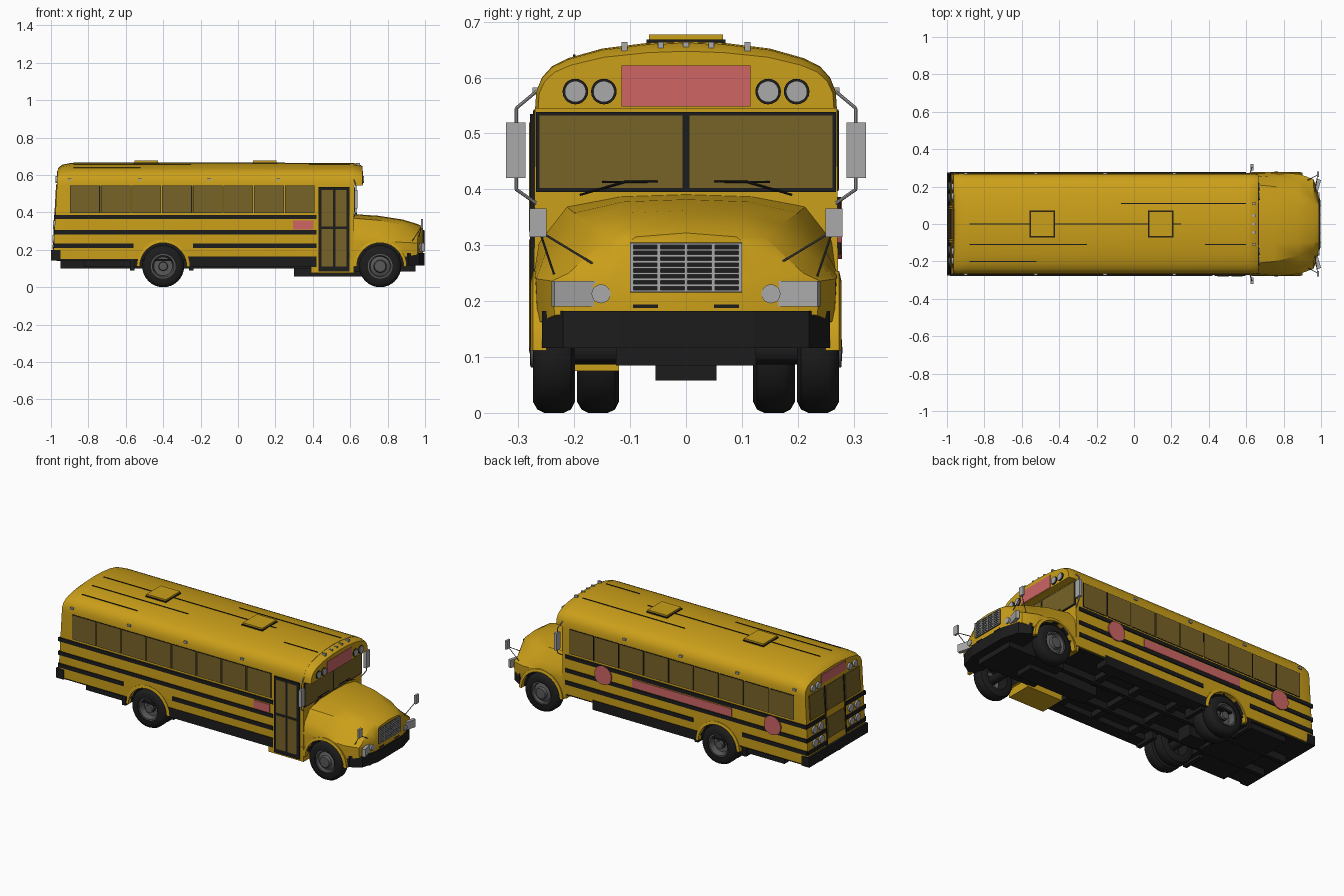
import bpy, bmesh, math
from mathutils import Vector

cube = bpy.data.objects.get("Cube")
if cube:
    bpy.data.objects.remove(cube)


def material(name, r, g, b):
    m = bpy.data.materials.new(name)
    m.use_nodes = True
    m.diffuse_color = (r, g, b, 1)
    m.node_tree.nodes["Principled BSDF"].inputs["Base Color"].default_value = (r, g, b, 1)
    return m


YELLOW = material("bus yellow", 0.6, 0.35, 0.01)
BLACK = material("black trim", 0.012, 0.012, 0.012)
GLASS = material("tinted glass", 0.19, 0.125, 0.02)
PINK = material("pink panel", 0.62, 0.13, 0.13)
CHROME = material("light grey metal", 0.4, 0.4, 0.4)
STEEL = material("dark grey steel", 0.1, 0.1, 0.1)


def finish(name, bm, mat, smooth=False):
    bmesh.ops.recalc_face_normals(bm, faces=bm.faces)
    me = bpy.data.meshes.new(name)
    bm.to_mesh(me)
    bm.free()
    me.materials.append(mat)
    ob = bpy.data.objects.new(name, me)
    bpy.context.collection.objects.link(ob)
    if smooth:
        smooth_object(ob)
    return ob


def smooth_object(ob):
    bpy.ops.object.select_all(action='DESELECT')
    ob.select_set(True)
    bpy.context.view_layer.objects.active = ob
    bpy.ops.object.shade_smooth_by_angle(angle=math.radians(35))


def box(name, xs, ys, zs, mat, turn=0):
    bm = bmesh.new()
    bmesh.ops.create_cube(bm, size=1)
    for v in bm.verts:
        v.co = Vector([v.co[i] * abs(r[1] - r[0]) for i, r in enumerate((xs, ys, zs))])
    ob = finish(name, bm, mat)
    ob.location = [sum(r) / 2 for r in (xs, ys, zs)]
    ob.rotation_euler.z = turn
    return ob


def rod(name, a, b, r, mat, sides=8):
    a, b = Vector(a), Vector(b)
    bm = bmesh.new()
    bmesh.ops.create_cone(bm, cap_ends=True, segments=sides, radius1=r, radius2=r, depth=(b - a).length)
    ob = finish(name, bm, mat, True)
    ob.location = (a + b) / 2
    ob.rotation_euler = (b - a).to_track_quat('Z', 'Y').to_euler()
    return ob


def loft(name, rings, mat, smooth=True):
    bm = bmesh.new()
    loops = [[bm.verts.new(p) for p in ring] for ring in rings]
    n = len(loops[0])
    for a, b in zip(loops, loops[1:]):
        for i in range(n):
            bm.faces.new((a[i], a[(i + 1) % n], b[(i + 1) % n], b[i]))
    bm.faces.new(loops[0])
    bm.faces.new(loops[-1])
    return finish(name, bm, mat, smooth)


def lathe(name, centre, side, profile, mat, steps=32):
    # Spins (radius, outward offset) points around the y axis
    bm = bmesh.new()
    vs = [bm.verts.new((r, side * o, 0)) for r, o in profile]
    es = [bm.edges.new(p) for p in zip(vs, vs[1:])]
    bmesh.ops.spin(bm, geom=vs + es, cent=(0, 0, 0), axis=(0, 1, 0), angle=math.tau, steps=steps)
    bmesh.ops.remove_doubles(bm, verts=bm.verts, dist=1e-5)
    ob = finish(name, bm, mat, True)
    ob.location = centre
    return ob


def mirrored(half, x):
    full = half + [(-y, z) for y, z in reversed(half[:-1])]
    return [(x, y, z) for y, z in full]


def wheel_cut(ob, x):
    for s in (-1, 1):
        cutter = rod("wheel_cutter", (x, s * 0.1, AXLE_Z), (x, s * 0.35, AXLE_Z), 0.125, BLACK, 40)
        cutter.hide_render = True
        mod = ob.modifiers.new("wheel well", 'BOOLEAN')
        mod.object = cutter
        mod.solver = 'EXACT'
        mod.material_mode = 'TRANSFER'
        bpy.context.view_layer.update()
        bpy.context.view_layer.objects.active = ob
        bpy.ops.object.modifier_apply(modifier=mod.name)
        bpy.data.objects.remove(cutter)
    smooth_object(ob)


AXLE_Z, REAR_X, FRONT_X = 0.112, -0.4, 0.76

# Passenger body with domed roof
roof = [(0.27, 0.545), (0.268, 0.575), (0.258, 0.6), (0.24, 0.62), (0.21, 0.635),
        (0.15, 0.652), (0.07, 0.662), (0, 0.665)]
section = [(0.27, 0.15), (0.272, 0.22)] + roof


def squash(half, f, w=1.0):
    return [(y * w, 0.56 + (z - 0.56) * f if z > 0.56 else z) for y, z in half]


def rear_x(z):
    return -0.965 - 0.055 * (0.6 - z)


tail = [(rear_x(z), y, z) for x, y, z in mirrored(squash(section, 0.72, 0.985), 0)]
shoulder = [(rear_x(z) + 0.02, y, z) for x, y, z in mirrored(squash(section, 0.9), 0)]
body = loft("passenger_body", [tail, shoulder, mirrored(section, -0.89), mirrored(section, 0.62)], YELLOW)
wheel_cut(body, REAR_X)
loft("front_roof_cap", [mirrored(roof, 0.58), mirrored(squash(roof, 0.97), 0.64),
                        mirrored(squash(roof, 0.83, 0.98), 0.665)], YELLOW)

# Hood and fenders
hood_rings = [
    (0.60, [(0.265, 0.12), (0.27, 0.25), (0.262, 0.31), (0.215, 0.37), (0.12, 0.388), (0, 0.392)]),
    (0.75, [(0.27, 0.13), (0.272, 0.25), (0.25, 0.29), (0.2, 0.358), (0.11, 0.378), (0, 0.382)]),
    (0.88, [(0.266, 0.16), (0.268, 0.24), (0.235, 0.27), (0.17, 0.338), (0.1, 0.358), (0, 0.362)]),
    (0.96, [(0.235, 0.175), (0.24, 0.236), (0.21, 0.25), (0.14, 0.315), (0.1, 0.333), (0, 0.338)]),
    (0.99, [(0.13, 0.18), (0.135, 0.225), (0.13, 0.24), (0.11, 0.3), (0.09, 0.315), (0, 0.322)])]
hood = loft("hood", [mirrored(half, x) for x, half in hood_rings], YELLOW)
wheel_cut(hood, FRONT_X)

# Wheels, axles and arches
tyre = [(0.066, 0), (0.092, 0), (0.106, -0.008), (0.112, -0.02), (0.112, -0.055),
        (0.106, -0.068), (0.092, -0.075), (0.066, -0.075), (0.066, 0)]
front_rim = [(0.067, -0.006), (0.058, -0.006), (0.053, -0.02), (0.035, -0.012), (0.03, 0.004), (0, 0.006)]
rear_rim = [(0.067, -0.006), (0.058, -0.006), (0.05, -0.04), (0.025, -0.04), (0.022, -0.01), (0, -0.008)]
for s, side in ((-1, "door_side"), (1, "street_side")):
    for x, end, rim in ((FRONT_X, "front", front_rim), (REAR_X, "rear", rear_rim)):
        lathe(f"{end}_tyre_{side}", (x, s * 0.274, AXLE_Z), s, tyre, BLACK)
        lathe(f"{end}_rim_{side}", (x, s * 0.274, AXLE_Z), s, rim, STEEL)
        rings = []
        for i in range(21):
            a = math.radians(9 * i)
            rings.append([(x + r * math.cos(a), s * y, AXLE_Z + r * math.sin(a))
                          for r, y in ((0.125, 0.25), (0.142, 0.25), (0.142, 0.274), (0.125, 0.278))])
        loft(f"{end}_arch_{side}", rings, YELLOW)
    lathe(f"rear_inner_tyre_{side}", (REAR_X, s * 0.195, AXLE_Z), s, tyre, BLACK)
for x, end in ((FRONT_X, "front"), (REAR_X, "rear")):
    rod(f"{end}_axle", (x, -0.25, AXLE_Z), (x, 0.25, AXLE_Z), 0.025, BLACK, 12)

# Chassis and underbody
box("floor_underside", (-0.97, 0.6), (-0.262, 0.262), (0.141, 0.152), BLACK)
box("engine_bay", (0.58, 0.95), (-0.125, 0.125), (0.085, 0.2), BLACK)
box("transmission", (0.3, 0.75), (-0.055, 0.055), (0.058, 0.14), BLACK)
box("rear_underframe", (-0.82, -0.53), (-0.25, 0.25), (0.108, 0.145), BLACK)
box("differential", (-0.46, -0.34), (-0.05, 0.05), (0.065, 0.15), BLACK)
for s in (-1, 1):
    box("chassis_rail", (-0.95, 0.9), (s * 0.075, s * 0.1), (0.1, 0.15), BLACK)
    box("lower_skirt", (-0.27, 0.42), (s * 0.2, s * 0.274), (0.107, 0.163), BLACK)
    for x in (-0.565, -0.25):
        box("mud_flap", (x - 0.012, x + 0.012), (s * 0.13, s * 0.262), (0.09, 0.15), BLACK)
for x in (-0.15, 0.1, 0.33):
    box("cross_member", (x - 0.02, x + 0.02), (-0.2, 0.2), (0.11, 0.145), BLACK)

# Bumpers
plan = [(0.25, 0.86), (0.258, 0.91), (0.22, 0.97), (0.12, 0.998)]
outline = plan + [(-y, x) for y, x in reversed(plan)]
loft("front_bumper", [[(x, y, z) for y, x in outline] for z in (0.116, 0.182)], BLACK, False)
box("rear_bumper", (-1.0, -0.95), (-0.275, 0.275), (0.143, 0.2), BLACK)

# Rub rails and side windows
for s in (-1, 1):
    end = 0.42 if s < 0 else 0.6
    spans = [(-0.985, end, 0.364, 0.386), (-0.985, end, 0.283, 0.305),
             (-0.985, -0.56, 0.21, 0.234), (-0.24, end, 0.21, 0.234)]
    for x0, x1, z0, z1 in spans:
        box("side_rub_rail", (x0, x1), (s * 0.268, s * 0.277), (z0, z1), BLACK)
    count = 8 if s < 0 else 9
    for i in range(count):
        x = -0.895 + i * 0.164
        box("window_frame", (x - 0.003, x + 0.156), (s * 0.267, s * 0.273), (0.397, 0.543), BLACK)
        box("side_window", (x, x + 0.153), (s * 0.267, s * 0.274), (0.4, 0.54), GLASS)
    for x in (-0.9, -0.525, -0.155, 0.215):
        box("side_marker", (x - 0.01, x + 0.01), (s * 0.26, s * 0.275), (0.57, 0.582), CHROME)

# Entrance door with step well
box("step_well", (0.39, 0.62), (-0.272, -0.12), (0.075, 0.16), YELLOW)
box("door_frame", (0.43, 0.597), (-0.279, -0.27), (0.085, 0.535), BLACK)
for x in (0.447, 0.52):
    for z0, z1 in ((0.11, 0.31), (0.325, 0.52)):
        box("door_pane", (x, x + 0.06), (-0.281, -0.275), (z0, z1), GLASS)

# Pink sign panels
box("door_side_sign", (0.295, 0.4), (-0.276, -0.27), (0.308, 0.357), PINK)
box("street_side_sign", (-0.49, 0.16), (0.27, 0.276), (0.308, 0.357), PINK)
for x in (-0.76, 0.35):
    rod("round_sign", (x, 0.271, 0.33), (x, 0.279, 0.33), 0.055, PINK, 32)
box("front_sign", (0.66, 0.668), (-0.115, 0.115), (0.548, 0.622), PINK)
box("rear_sign", (rear_x(0.6) - 0.004, rear_x(0.6) + 0.005), (-0.115, 0.115), (0.568, 0.622), PINK)

# Windshield and wipers
box("windshield_frame", (0.616, 0.624), (-0.268, 0.268), (0.395, 0.538), BLACK)
for s in (-1, 1):
    box("windshield", (0.618, 0.626), (s * 0.006, s * 0.262), (0.402, 0.532), GLASS)
    rod("wiper_arm", (0.634, s * 0.19, 0.39), (0.63, s * 0.11, 0.413), 0.002, BLACK)
    rod("wiper_blade", (0.63, s * 0.05, 0.414), (0.63, s * 0.15, 0.413), 0.002, BLACK)

# Warning lamps, clearance lamps and mirrors
for s in (-1, 1):
    for y in (0.147, 0.198):
        rod("front_lamp_rim", (0.65, s * y, 0.575), (0.669, s * y, 0.575), 0.023, BLACK, 20)
        rod("front_warning_lamp", (0.65, s * y, 0.575), (0.673, s * y, 0.575), 0.019, CHROME, 20)
        rod("rear_warning_lamp", (-0.95, s * y, 0.575), (-0.977, s * y, 0.575), 0.019, CHROME, 20)
    box("side_mirror", (0.622, 0.64), (s * 0.287, s * 0.322), (0.42, 0.52), CHROME)
    arm = [(0.62, s * 0.268, 0.575), (0.63, s * 0.304, 0.545), (0.63, s * 0.304, 0.4), (0.62, s * 0.268, 0.375)]
    for a, b in zip(arm, arm[1:]):
        rod("mirror_arm", a, b, 0.003, CHROME)
    box("fender_mirror", (0.978, 0.99), (s * 0.25, s * 0.28), (0.315, 0.366), CHROME)
    for y, x in ((0.13, 0.96), (0.235, 0.93)):
        rod("fender_mirror_arm", (x, s * y, 0.245), (0.982, s * 0.262, 0.325), 0.002, STEEL)
for y in (-0.11, -0.045, 0, 0.045, 0.11):
    box("clearance_lamp", (0.63, 0.652), (y - 0.005, y + 0.005), (0.648, 0.664), CHROME)

# Grille and headlamps
box("grille_back", (0.97, 0.994), (-0.1, 0.1), (0.215, 0.305), BLACK)
for i in range(9):
    z = 0.218 + i * 0.0105
    box("grille_slat", (0.99, 0.998), (-0.098, 0.098), (z - 0.002, z + 0.002), CHROME)
for i in range(5):
    y = -0.097 + i * 0.0485
    box("grille_post", (0.99, 0.999), (y - 0.003, y + 0.003), (0.216, 0.304), CHROME)
for s in (-1, 1):
    box("headlamp_panel", (0.965, 0.985), (s * 0.125, s * 0.24), (0.19, 0.236), CHROME, -s * 0.27)
    for y, x in ((0.152, 0.988), (0.198, 0.976)):
        rod("headlamp", (x - 0.02, s * y, 0.213), (x + 0.004, s * y, 0.213), 0.017, CHROME, 20)
    box("bumper_slot", (0.985, 0.992), (s * 0.05, s * 0.095), (0.188, 0.194), BLACK)

# Rear windows, rails and lamps
def rear_plate(name, ys, zs, mat):
    x = rear_x(sum(zs) / 2)
    ob = box(name, (x - 0.005, x + 0.004), ys, zs, mat)
    ob.rotation_euler.y = math.atan(0.055)


rear_plate("rear_door_window", (-0.08, 0.08), (0.4, 0.545), GLASS)
rear_plate("rear_door_lower_window", (-0.08, 0.08), (0.24, 0.36), GLASS)
for s in (-1, 1):
    rear_plate("rear_side_window", (s * 0.1, s * 0.235), (0.4, 0.545), GLASS)
    rear_plate("rear_door_edge", (s * 0.087, s * 0.092), (0.2, 0.55), BLACK)
    for z in (0.21, 0.283, 0.364):
        rear_plate("rear_rub_rail", (s * 0.1, s * 0.268), (z, z + 0.022), BLACK)
    for z in (0.258, 0.335):
        for y in (0.14, 0.2):
            rod("tail_lamp", (rear_x(z) + 0.01, s * y, z), (rear_x(z) - 0.009, s * y, z), 0.022, CHROME, 16)

# Roof hatches and seams
for x in (-0.49, 0.142):
    box("hatch_seal", (x - 0.068, x + 0.068), (-0.071, 0.071), (0.65, 0.668), BLACK)
    box("roof_hatch", (x - 0.063, x + 0.063), (-0.066, 0.066), (0.65, 0.677), YELLOW)
for y, z, x0, x1 in ((0.11, 0.657, -0.07, 0.6), (0, 0.665, -0.88, 0.25), (-0.11, 0.657, -0.88, -0.25),
                     (-0.11, 0.657, 0.38, 0.6), (-0.2, 0.638, -0.88, -0.52)):
    box("roof_seam", (x0, x1), (y - 0.002, y + 0.002), (z - 0.003, z + 0.003), BLACK)
